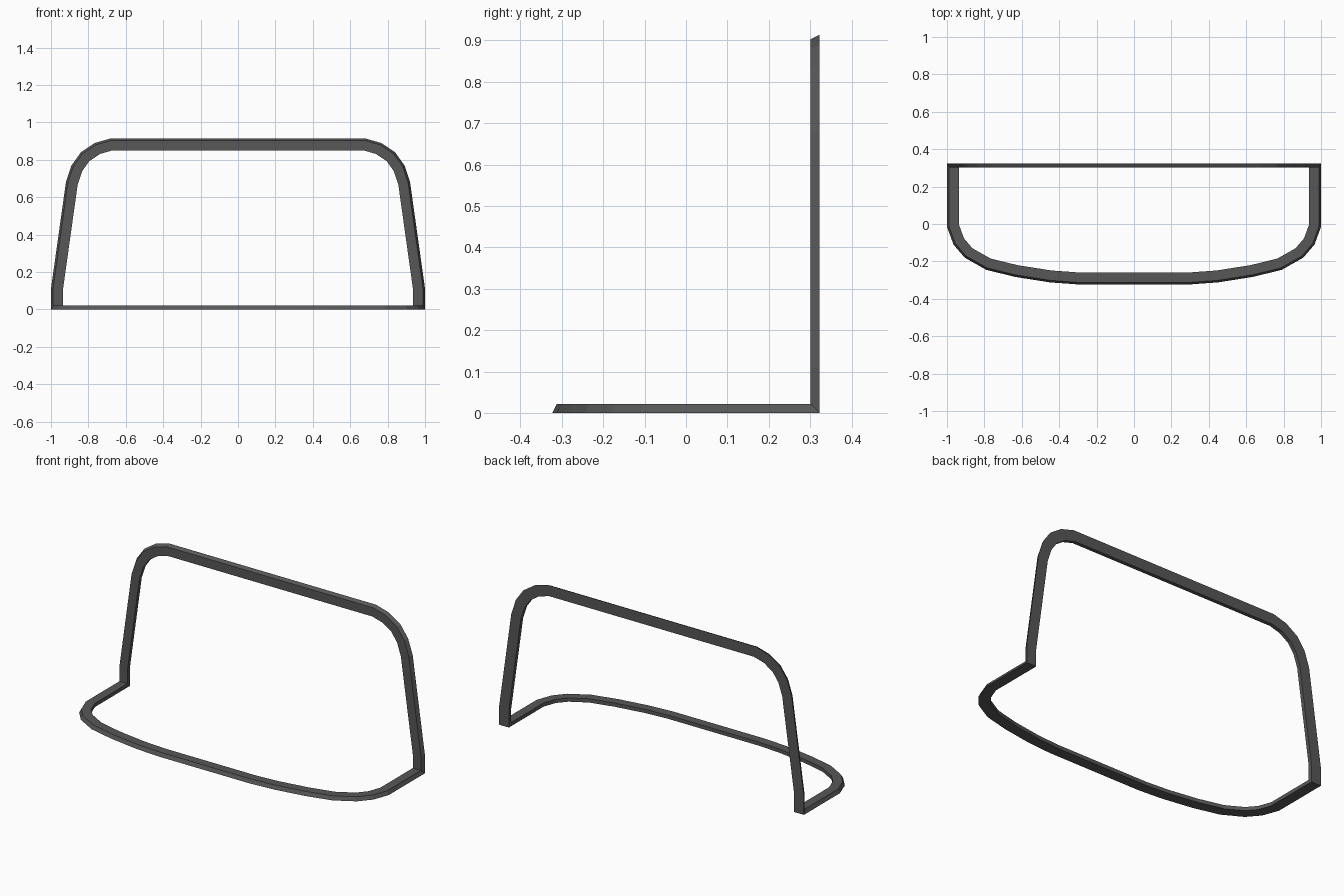
import bpy, bmesh
from mathutils import Vector

cube = bpy.data.objects.get("Cube")
if cube:
    bpy.data.objects.remove(cube, do_unlink=True)

WIDTH, DEPTH, CHAMFER = 0.064, 0.022, 0.011
BACK = 0.323

# Dark grey frame finish
mat = bpy.data.materials.new("dark_grey")
mat.use_nodes = True
grey = (0.095, 0.095, 0.095, 1)
mat.diffuse_color = grey
mat.node_tree.nodes["Principled BSDF"].inputs["Base Color"].default_value = grey

# Left-hand halves of the outer outlines, from the hinge corner to the middle
arch = [(1, 0), (1, 0.11), (0.92, 0.68), (0.89, 0.77), (0.84, 0.84),
        (0.765, 0.89), (0.68, 0.914)]
base = [(1, BACK), (1, -0.015), (0.965, -0.11), (0.905, -0.18), (0.79, -0.245),
        (0.635, -0.283), (0.45, -0.312), (0.3, -BACK)]


def mirrored(half):
    return [Vector(p) for p in half] + [Vector((-x, y)) for x, y in reversed(half)]


def sections(path, turn):
    """Mitred cross-sections as (plane point, depth) pairs; turn picks the inner side."""
    result = []
    for i, p in enumerate(path):
        normals = []
        for a, b in ((i - 1, i), (i, i + 1)):
            if a >= 0 and b < len(path):
                d = (path[b] - path[a]).normalized()
                normals.append(Vector((-d.y, d.x)) * turn)
        n = sum(normals, Vector((0, 0))).normalized()
        n /= n.dot(normals[0])
        result.append([(p, 0), (p + n * CHAMFER, DEPTH),
                       (p + n * WIDTH, DEPTH), (p + n * WIDTH, 0)])
    return result


# Upright arch, then the base bow in reverse, sharing the two hinge corners
rings = [[Vector((p.x, BACK - d, p.y)) for p, d in s]
         for s in sections(mirrored(arch), 1)]
bow = [[Vector((p.x, p.y, d)) for p, d in s]
       for s in sections(mirrored(base), -1)]
for ring in (rings[0], rings[-1]):
    for k in (1, 2):
        ring[k].z = DEPTH
rings += list(reversed(bow[1:-1]))

# Sweep the bar around the closed loop
bm = bmesh.new()
loops = [[bm.verts.new(v) for v in ring] for ring in rings]
for i, loop in enumerate(loops):
    nxt = loops[(i + 1) % len(loops)]
    for k in range(4):
        j = (k + 1) % 4
        bm.faces.new((loop[k], loop[j], nxt[j], nxt[k]))
bmesh.ops.recalc_face_normals(bm, faces=bm.faces[:])

mesh = bpy.data.meshes.new("folded_frame")
bm.to_mesh(mesh)
bm.free()
mesh.materials.append(mat)
frame = bpy.data.objects.new("folded_frame", mesh)
bpy.context.collection.objects.link(frame)
